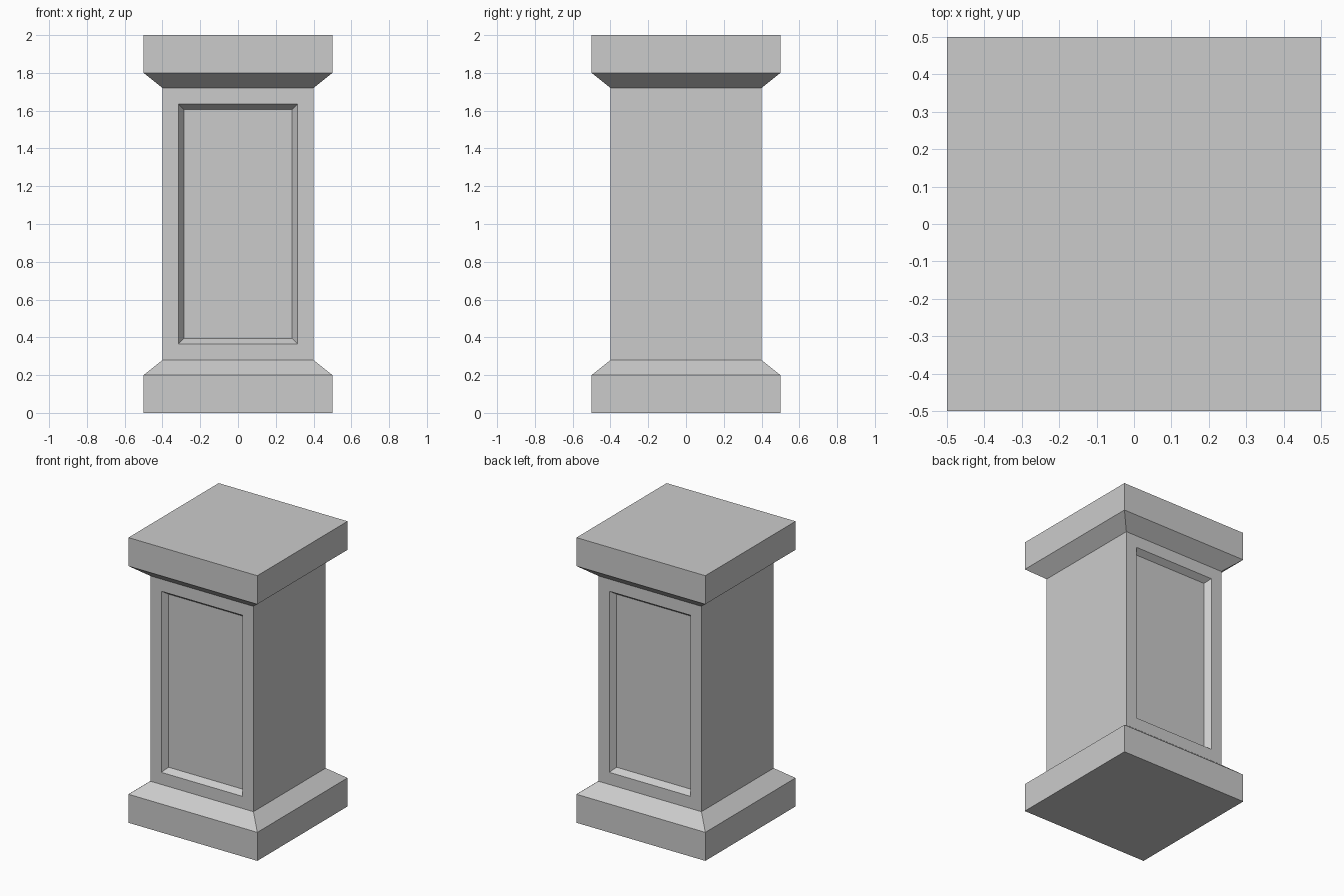
import bpy, bmesh

if "Cube" in bpy.data.objects:
    bpy.data.objects.remove(bpy.data.objects["Cube"])

# Square profile of the pedestal: (half width, height)
PROFILE = [(0.5, 0), (0.5, 0.2), (0.4, 0.28), (0.4, 1.72), (0.5, 1.8), (0.5, 2.0)]
CORNERS = [(-1, -1), (1, -1), (1, 1), (-1, 1)]

bm = bmesh.new()
rings = [[bm.verts.new((x * w, y * w, z)) for x, y in CORNERS] for w, z in PROFILE]

# Plinth, shaft and cap walls
for low, high in zip(rings, rings[1:]):
    for i in range(4):
        j = (i + 1) % 4
        bm.faces.new((low[i], low[j], high[j], high[i]))
bm.faces.new(rings[0][::-1])
bm.faces.new(rings[-1])
bm.normal_update()

# Recessed panels with bevelled frames on the front and back of the shaft
panels = [f for f in bm.faces
          if abs(f.normal.y) > 0.99 and 0.9 < f.calc_center_median().z < 1.1]
for panel in panels:
    bmesh.ops.inset_region(bm, faces=[panel], thickness=0.12)
    bmesh.ops.inset_region(bm, faces=[panel], thickness=0.04, depth=-0.04)

mesh = bpy.data.meshes.new("pedestal")
bm.to_mesh(mesh)
bm.free()
bpy.context.collection.objects.link(bpy.data.objects.new("pedestal", mesh))
